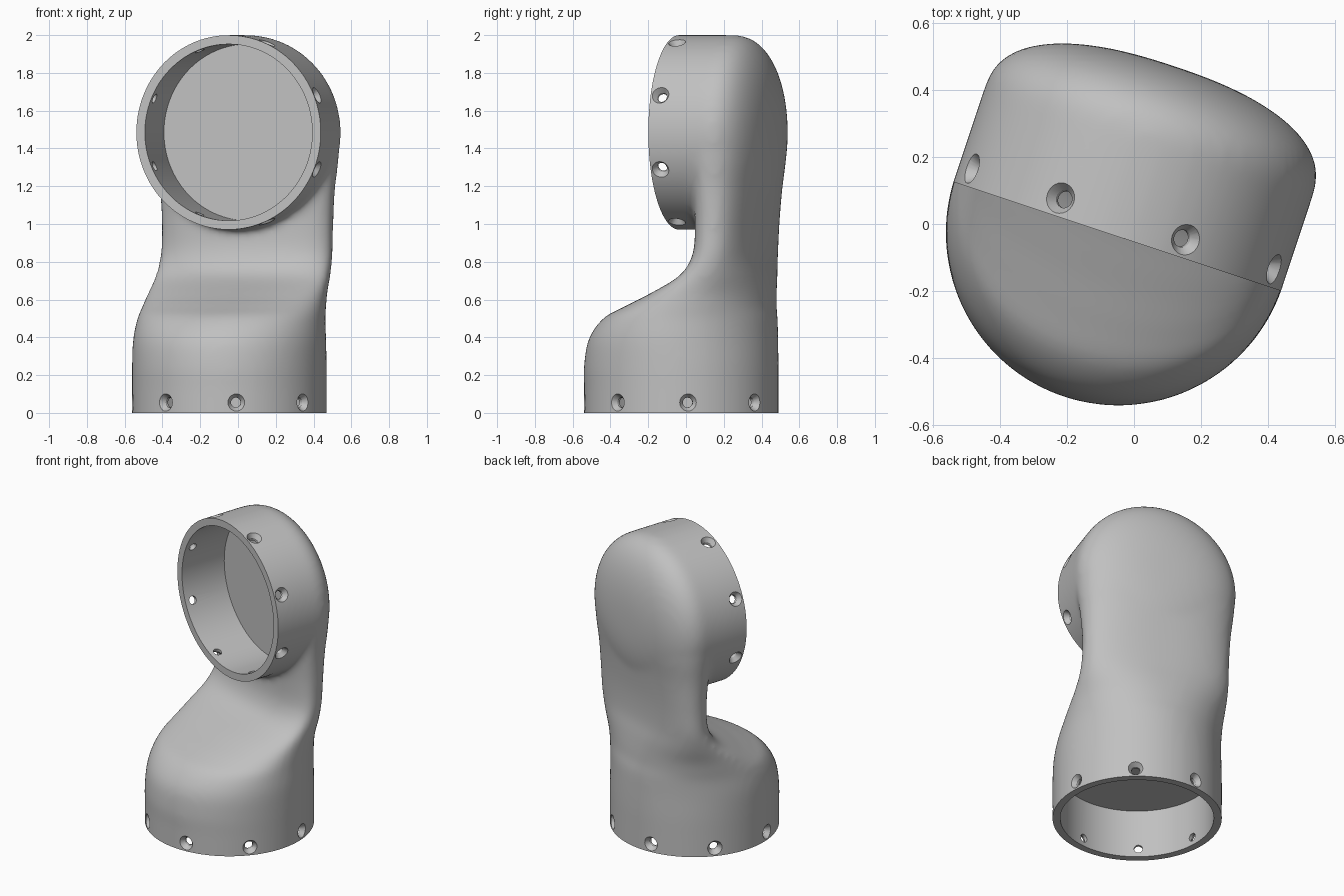
import bpy, bmesh, math
from mathutils import Matrix, Vector

if "Cube" in bpy.data.objects:
    bpy.data.objects.remove(bpy.data.objects["Cube"])

grey = bpy.data.materials.new("plain_grey")
grey.use_nodes = True
colour = (0.53, 0.53, 0.53, 1)
grey.diffuse_color = colour
grey.node_tree.nodes["Principled BSDF"].inputs["Base Color"].default_value = colour

TWIST = math.radians(-18.4)
RADIUS, BORE, DEPTH = 0.515, 0.467, 0.32
Turn = Matrix.Rotation

# Frames: the body, and each open end with its local z pointing into the part
body_frame = Matrix.Translation((-0.05, -0.037, 0)) @ Turn(TWIST, 4, 'Z')
ring_frame = (Matrix.Translation((-0.05, -0.037, 1.485)) @ Turn(TWIST, 4, 'Z')
              @ Turn(-math.pi / 2, 4, 'X'))
base_frame = Matrix.Translation((-0.045, -0.025, 0))


def skin(bm, rings, frame):
    """Closed solid through a stack of rings."""
    loops = [[bm.verts.new(frame @ Vector(p)) for p in ring] for ring in rings]
    n = len(loops[0])
    for low, high in zip(loops, loops[1:]):
        for i in range(n):
            j = (i + 1) % n
            bm.faces.new((low[i], low[j], high[j], high[i]))
    bm.faces.new(loops[0][::-1])
    bm.faces.new(loops[-1])


def circle(r, z, n=128):
    return [(r * math.cos(k * math.tau / n), r * math.sin(k * math.tau / n), z)
            for k in range(n)]


def make(name, bm):
    bmesh.ops.recalc_face_normals(bm, faces=bm.faces)
    mesh = bpy.data.meshes.new(name)
    bm.to_mesh(mesh)
    bm.free()
    mesh.materials.append(grey)
    ob = bpy.data.objects.new(name, mesh)
    bpy.context.collection.objects.link(ob)
    return ob


def solid(name, rings, frame):
    bm = bmesh.new()
    skin(bm, rings, frame)
    return make(name, bm)


def apply(ob, kind, **settings):
    bpy.context.view_layer.objects.active = ob
    mod = ob.modifiers.new("step", kind)
    for key, value in settings.items():
        setattr(mod, key, value)
    bpy.ops.object.modifier_apply(modifier=mod.name)


def combine(ob, other, operation):
    apply(ob, 'BOOLEAN', object=other, operation=operation, solver='EXACT')
    bpy.data.objects.remove(other)


def power(x, e):
    return math.copysign(abs(x) ** e, x)


def section(z, a, middle, front, back, n, count=128):
    """Rounded outline with separate front and back depths."""
    pts = []
    for k in range(count):
        t = k * math.tau / count
        s, c = math.sin(t), math.cos(t)
        pts.append((a * power(c, 2 / n),
                    middle + (back if s > 0 else front) * power(s, 2 / n), z))
    return pts


def smooth_path(keys, steps=6):
    """Catmull-Rom blend between key sections."""
    for i in range(len(keys) - 1):
        p = [keys[max(0, min(len(keys) - 1, i + d))] for d in (-1, 0, 1, 2)]
        for k in range(steps):
            t = k / steps
            yield [b + t * (c - a) / 2 + t * t * (a - 2.5 * b + 2 * c - d / 2)
                   + t ** 3 * (1.5 * (b - c) + (d - a) / 2) for a, b, c, d in zip(*p)]
    yield keys[-1]


# Lower body and neck: height, half width, middle, front depth, back depth, roundness
keys = [
    (-0.1, 0.515, 0.013, 0.515, 0.515, 2),
    (0.12, 0.515, 0.013, 0.515, 0.515, 2),
    (0.25, 0.515, 0.013, 0.515, 0.515, 2),
    (0.39, 0.512, 0.015, 0.490, 0.510, 2),
    (0.50, 0.500, 0.040, 0.430, 0.480, 2.05),
    (0.56, 0.494, 0.080, 0.350, 0.430, 2.1),
    (0.63, 0.487, 0.130, 0.240, 0.375, 2.15),
    (0.73, 0.480, 0.230, 0.145, 0.265, 2.25),
    (0.84, 0.475, 0.300, 0.145, 0.182, 2.3),
    (1.00, 0.473, 0.315, 0.145, 0.170, 2.4),
    (1.18, 0.483, 0.310, 0.150, 0.193, 2.4),
    (1.34, 0.502, 0.305, 0.160, 0.220, 2.4),
    (1.485, 0.513, 0.300, 0.170, 0.233, 2.4)]
elbow = solid("elbow_housing", [section(*s) for s in smooth_path(keys)], body_frame)

# Upper collar with domed back
rings = [circle(RADIUS, z) for z in (-0.1, 0.1, 0.3)]
for k in range(1, 25):
    t = k / 24.5 * math.pi / 2
    rings.append(circle(RADIUS * power(math.cos(t), 1 / 1.2),
                        0.3 + 0.235 * power(math.sin(t), 1 / 1.2)))
combine(elbow, solid("collar", rings, ring_frame), 'UNION')

# Blend the joints like a casting
apply(elbow, 'REMESH', mode='VOXEL', voxel_size=0.018)
apply(elbow, 'SMOOTH', factor=0.5, iterations=14)

# Trim and bore both ends, then drill eight countersunk holes in each
for frame, start in ((base_frame, 4), (ring_frame, 22.5)):
    combine(elbow, solid("trim", [circle(0.6, -0.3), circle(0.6, 0)], frame),
            'DIFFERENCE')
    combine(elbow, solid("bore", [circle(BORE, -0.1), circle(BORE, DEPTH)], frame),
            'DIFFERENCE')
    bm = bmesh.new()
    for k in range(8):
        place = (frame @ Turn(math.radians(start + 45 * k), 4, 'Z')
                 @ Matrix.Translation((RADIUS, 0, 0.055)) @ Turn(math.pi / 2, 4, 'Y'))
        skin(bm, [circle(r, z, 24) for r, z in
                  ((0.026, -0.1), (0.026, -0.03), (0.06, 0.02))], place)
    combine(elbow, make("drill", bm), 'DIFFERENCE')

bpy.ops.object.select_all(action='DESELECT')
elbow.select_set(True)
bpy.context.view_layer.objects.active = elbow
bpy.ops.object.shade_smooth_by_angle(angle=math.radians(32))
